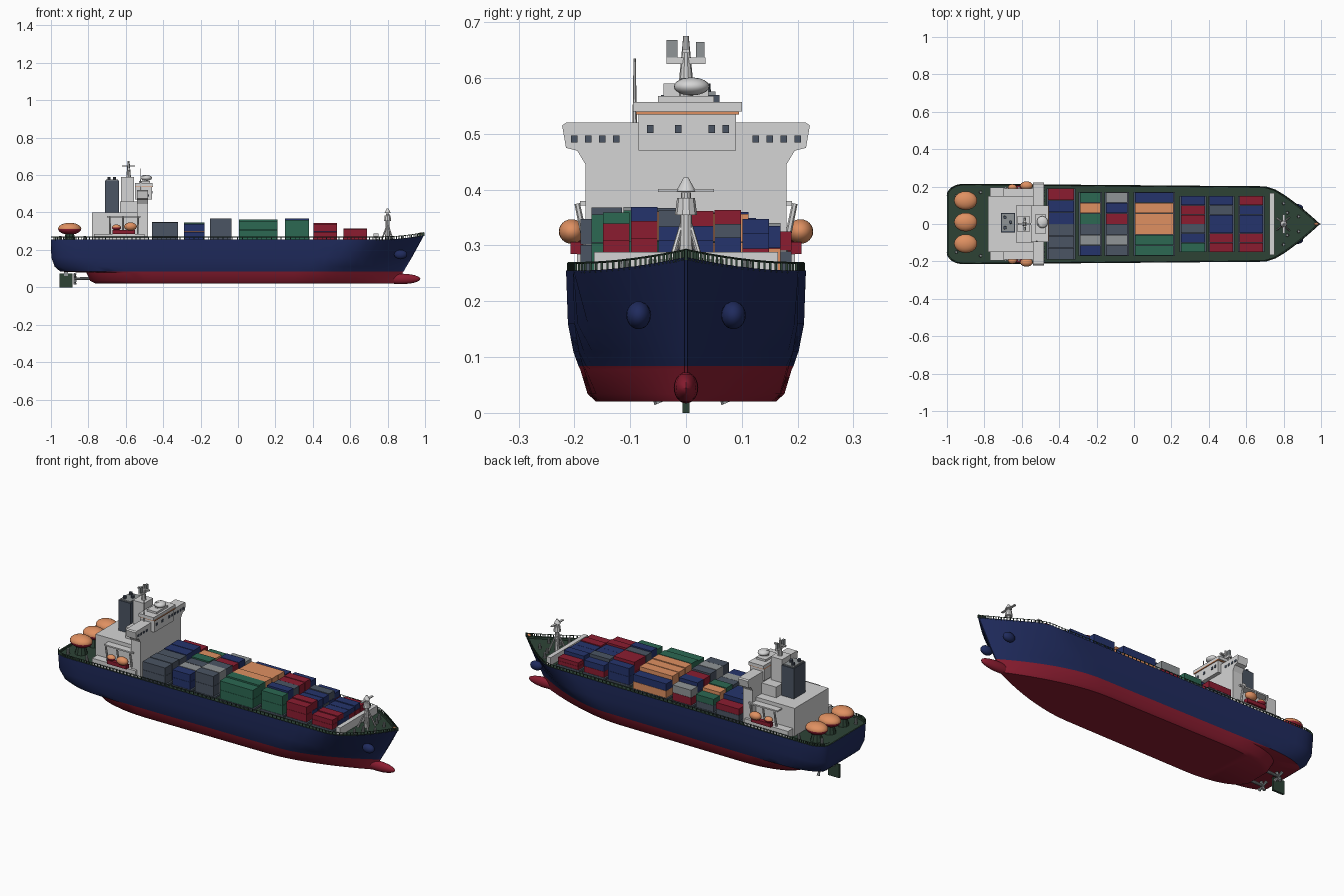
import bpy, bmesh, math, random
from mathutils import Matrix, Vector

if "Cube" in bpy.data.objects:
    bpy.data.objects.remove(bpy.data.objects["Cube"])
random.seed(4)


def make_material(name, r, g, b):
    m = bpy.data.materials.new(name)
    m.use_nodes = True
    m.diffuse_color = (r, g, b, 1)
    m.node_tree.nodes["Principled BSDF"].inputs["Base Color"].default_value = (r, g, b, 1)
    return m


NAVY = make_material("navy", 0.014, 0.024, 0.11)
RED = make_material("red", 0.26, 0.012, 0.03)
DECK = make_material("deck green", 0.026, 0.055, 0.036)
WHITE = make_material("white", 0.66, 0.66, 0.66)
SLATE = make_material("slate", 0.07, 0.09, 0.125)
ORANGE = make_material("orange", 0.74, 0.28, 0.12)
GREEN = make_material("container green", 0.025, 0.14, 0.085)
GREY = make_material("grey", 0.28, 0.30, 0.31)
BLUE = make_material("container blue", 0.018, 0.034, 0.15)


def finish(bm, name, mats, smooth=False):
    bmesh.ops.recalc_face_normals(bm, faces=bm.faces[:])
    mesh = bpy.data.meshes.new(name)
    bm.to_mesh(mesh)
    bm.free()
    for m in mats:
        mesh.materials.append(m)
    ob = bpy.data.objects.new(name, mesh)
    bpy.context.collection.objects.link(ob)
    if smooth:
        bpy.ops.object.select_all(action="DESELECT")
        bpy.context.view_layer.objects.active = ob
        ob.select_set(True)
        bpy.ops.object.shade_smooth_by_angle(angle=math.radians(35))
    return ob


def boxes(name, items):
    """Items are (x0, x1, y0, y1, z0, z1, material)."""
    bm, mats = bmesh.new(), []
    for x0, x1, y0, y1, z0, z1, mat in items:
        if mat not in mats:
            mats.append(mat)
        place = Matrix.Translation(((x0 + x1) / 2, (y0 + y1) / 2, (z0 + z1) / 2))
        made = bmesh.ops.create_cube(bm, size=1, matrix=place @ Matrix.Diagonal((x1 - x0, y1 - y0, z1 - z0, 1)))
        for f in {f for v in made["verts"] for f in v.link_faces}:
            f.material_index = mats.index(mat)
    return finish(bm, name, mats)


def ellipsoid(name, centre, radii, mat, lower=None):
    bm = bmesh.new()
    bmesh.ops.create_uvsphere(bm, u_segments=20, v_segments=12, radius=1,
                              matrix=Matrix.Translation(centre) @ Matrix.Diagonal((*radii, 1)))
    for f in bm.faces:
        f.material_index = int(lower is not None and f.calc_center_median().z < centre[2])
    return finish(bm, name, [mat, lower or mat], True)


def rod(name, a, b, r1, r2, mat, sides=10):
    a, b = Vector(a), Vector(b)
    turn = (b - a).to_track_quat("Z", "Y").to_matrix().to_4x4()
    bm = bmesh.new()
    bmesh.ops.create_cone(bm, cap_ends=True, segments=sides, radius1=r1, radius2=r2,
                          depth=(b - a).length, matrix=Matrix.Translation((a + b) / 2) @ turn)
    return finish(bm, name, [mat], True)


# Hull levels: height, stern x, bow x, half beam, stern fullness, stern length, bow length, bow power
LEVELS = [
    (0.020, -0.76, 0.86, 0.160, 0.35, 0.30, 0.55, 1.7),
    (0.034, -0.79, 0.87, 0.175, 0.35, 0.30, 0.55, 1.7),
    (0.078, -0.81, 0.88, 0.188, 0.40, 0.28, 0.50, 1.7),
    (0.084, -0.95, 0.885, 0.190, 0.60, 0.25, 0.50, 1.7),
    (0.110, -0.98, 0.90, 0.198, 0.65, 0.16, 0.45, 1.6),
    (0.160, -0.998, 0.93, 0.207, 0.70, 0.12, 0.37, 1.5),
    (0.255, -1.0, 0.995, 0.210, 0.72, 0.09, 0.28, 1.3),
    (0.255, -0.992, 0.98, 0.203, 0.72, 0.09, 0.275, 1.3),
    (0.244, -0.992, 0.98, 0.203, 0.72, 0.09, 0.275, 1.3),
]
STEPS = 40


def half_beam(x, level):
    z, xs, xb, w, full, ls, lb, power = level
    s = max(0, 1 - (x - xs) / ls)
    b = max(0, 1 - (xb - x) / lb)
    stern = full + (1 - full) * math.sqrt(max(0, 1 - s * s))
    return max(0.003, w * stern * (1 - b ** power) * (1 - 0.04 * (x + 0.3)))


def station(level, t):
    x = level[1] + (level[2] - level[1]) * (0.5 - 0.5 * math.cos(math.pi * t))
    rise = 0.025 * max(0, (x - 0.75) / 0.25) ** 2 if level[0] > 0.2 else 0
    return Vector((x, half_beam(x, level), level[0] + rise))


bm = bmesh.new()
rings = []
for level in LEVELS:
    side = [station(level, i / STEPS) for i in range(STEPS + 1)]
    rings.append([bm.verts.new(p) for p in side] +
                 [bm.verts.new((p.x, -p.y, p.z)) for p in reversed(side)])
count = len(rings[0])
for k in range(len(rings) - 1):
    for i in range(count):
        j = (i + 1) % count
        f = bm.faces.new((rings[k][i], rings[k][j], rings[k + 1][j], rings[k + 1][i]))
        f.material_index = 1 if k < 3 else 2 if k > 5 else 0
for ring, index in ((rings[0], 1), (rings[-1], 2)):
    for i in range(STEPS):
        f = bm.faces.new((ring[i], ring[i + 1], ring[-2 - i], ring[-1 - i]))
        f.material_index = index
finish(bm, "hull", [NAVY, RED, DECK], True)
ellipsoid("bulbous_bow", (0.87, 0, 0.045), (0.105, 0.022, 0.028), RED)

# Railing, bollards and anchor bolsters on both sides
for s, word in ((1, "left"), (-1, "right")):
    rail = []
    for i in range(2, STEPS):
        p = station(LEVELS[6], i / STEPS)
        q = station(LEVELS[6], (i + 1) / STEPS)
        for n in range(3):
            c = p.lerp(q, n / 3)
            y = s * (c.y - 0.004)
            rail.append((c.x - .002, c.x + .002, y - .002, y + .002, c.z - .004, c.z + .014, DECK))
    boxes(word + "_rail_posts", rail)
    curve = bpy.data.curves.new(word + "_rail", "CURVE")
    curve.dimensions, curve.bevel_depth, curve.bevel_resolution = "3D", 0.0018, 0
    path = curve.splines.new("POLY")
    path.points.add(STEPS)
    for i, point in enumerate(path.points):
        p = station(LEVELS[6], i / STEPS)
        point.co = (p.x, s * max(0, p.y - 0.004), p.z + 0.014, 1)
    curve.materials.append(DECK)
    bpy.context.collection.objects.link(bpy.data.objects.new(word + "_rail", curve))
    ellipsoid(word + "_anchor_bolster", (0.87, s * 0.085, 0.175), (0.035, 0.022, 0.025), NAVY)
    for x, y in ((0.82, 0.06), (0.88, 0.04), (0.8, 0.11), (-0.82, 0.17), (-0.95, 0.15)):
        rod(word + "_bollard", (x, s * y, 0.24), (x, s * y, 0.275), 0.009, 0.007, GREY)
    # Propeller and shaft
    y = s * 0.06
    rod(word + "_shaft", (-0.74, y, 0.05), (-0.88, y, 0.045), 0.009, 0.007, GREY)
    for k in range(4):
        a = k * math.pi / 2 + 0.4
        tip = (-0.872, y + 0.03 * math.cos(a), 0.045 + 0.03 * math.sin(a))
        rod(word + "_propeller_blade", (-0.872, y, 0.045), tip, 0.004, 0.009, GREY, 6)

boxes("rudder", [(-0.955, -0.885, -0.006, 0.006, 0.0, 0.075, DECK),
                 (-0.93, -0.91, -0.012, 0.012, 0.06, 0.09, GREY)])
boxes("breakwater", [(0.725, 0.75, -0.165, 0.165, 0.24, 0.288, WHITE)])
ellipsoid("bow_light", (0.975, 0, 0.285), (0.012, 0.007, 0.007), ORANGE)

# Containers: bay start, bay end, height, then stack colours from right to left
BAYS = [
    (-0.46, -0.32, 0.35, (SLATE, SLATE, SLATE, BLUE, BLUE, RED)),
    (-0.29, -0.18, 0.35, (BLUE, GREY, SLATE, GREEN, ORANGE, GREEN)),
    (-0.15, -0.035, 0.37, (SLATE, GREY, SLATE, RED, BLUE, GREY)),
    (0.005, 0.21, 0.365, (GREEN, GREEN, ORANGE, ORANGE, ORANGE, BLUE)),
    (0.25, 0.38, 0.37, (GREEN, BLUE, SLATE, RED, RED, BLUE)),
    (0.405, 0.53, 0.345, (RED, RED, BLUE, BLUE, SLATE, BLUE)),
    (0.565, 0.69, 0.32, (RED, RED, BLUE, BLUE, BLUE, RED)),
]
for n, (x0, x1, top, colours) in enumerate(BAYS):
    reach = 0.19 if n == 0 else 0.17 if n < 4 else 0.15
    width = 2 * reach / 6
    stack = [(x0 - 0.008, x1 + 0.008, -reach, reach, 0.24, 0.254, SLATE)]
    for c, mat in enumerate(colours):
        y = -reach + c * width
        peak = top - random.uniform(0, 0.012) - (0.02 if c == 5 else 0)
        mid = (0.254 + peak) / 2
        below = mat if c == 0 else colours[(c + 2 + n) % 6]
        for z0, z1, m in ((0.254, mid, below), (mid, peak, mat)):
            stack.append((x0, x1, y + 0.001, y + width - 0.001, z0 + 0.001, z1, m))
    boxes("container_bay", stack)

# Accommodation block and bridge
boxes("accommodation", [
    (-0.78, -0.53, -0.15, 0.15, 0.24, 0.40, WHITE),
    (-0.77, -0.50, -0.195, 0.195, 0.24, 0.285, WHITE),
    (-0.70, -0.52, -0.19, 0.19, 0.372, 0.38, WHITE),
    (-0.63, -0.53, -0.10, 0.10, 0.40, 0.46, WHITE),
    (-0.625, -0.555, -0.04, 0.04, 0.46, 0.59, WHITE),
])
HALF = [(0.18, 0.24), (0.18, 0.445), (0.195, 0.47), (0.215, 0.475), (0.222, 0.515), (0.215, 0.52)]
bm = bmesh.new()
face = bm.faces.new([bm.verts.new((-0.54, y, z)) for y, z in HALF + [(-y, z) for y, z in reversed(HALF)]])
pushed = bmesh.ops.extrude_face_region(bm, geom=[face])
bmesh.ops.translate(bm, vec=(0.06, 0, 0), verts=[v for v in pushed["geom"] if isinstance(v, bmesh.types.BMVert)])
finish(bm, "bridge_front", [WHITE])
boxes("wheelhouse", [
    (-0.55, -0.46, -0.085, 0.09, 0.47, 0.535, WHITE),
    (-0.55, -0.455, -0.09, 0.095, 0.535, 0.54, ORANGE),
    (-0.55, -0.458, -0.095, 0.10, 0.54, 0.557, WHITE),
])
panes = [(-0.461, -0.457, y, y + 0.012, 0.502, 0.516, SLATE) for y in (-0.07, -0.02, 0.04, 0.065)]
for s in (-1, 1):
    for k in range(4):
        y = s * (0.125 + k * 0.025)
        panes.append((-0.481, -0.477, y - 0.006, y + 0.006, 0.485, 0.497, SLATE))
boxes("bridge_windows", panes)

# Funnel with exhaust pipes
boxes("funnel", [(-0.712, -0.635, -0.045, 0.06, 0.40, 0.57, SLATE),
                 (-0.705, -0.642, -0.038, 0.053, 0.57, 0.576, GREY)])
for x, y in ((-0.69, -0.02), (-0.66, 0.01), (-0.69, 0.035)):
    rod("exhaust_pipe", (x, y, 0.56), (x, y, 0.59), 0.01, 0.009, SLATE)

# Radar mast and aerials
rod("main_mast", (-0.585, 0, 0.58), (-0.585, 0, 0.675), 0.014, 0.005, WHITE)
rod("radar_post", (-0.50, 0, 0.55), (-0.50, 0, 0.60), 0.014, 0.01, WHITE)
rod("whip_aerial", (-0.52, -0.092, 0.52), (-0.52, -0.092, 0.635), 0.004, 0.002, WHITE, 6)
ellipsoid("radar_dome", (-0.49, 0.01, 0.585), (0.03, 0.032, 0.016), WHITE)
boxes("radar_arms", [(-0.592, -0.578, -0.035, 0.035, 0.625, 0.637, WHITE),
                     (-0.592, -0.58, -0.035, -0.015, 0.637, 0.668, GREY),
                     (-0.592, -0.58, 0.018, 0.033, 0.637, 0.665, GREY),
                     (-0.62, -0.55, -0.006, 0.006, 0.645, 0.652, WHITE),
                     (-0.53, -0.47, -0.05, 0.05, 0.557, 0.568, WHITE)])

# Side lifeboats with davits
for s, word in ((1, "left"), (-1, "right")):
    ellipsoid(word + "_lifeboat", (-0.575, s * 0.205, 0.325), (0.034, 0.023, 0.022), ORANGE)
    ellipsoid(word + "_rescue_boat", (-0.65, s * 0.195, 0.32), (0.024, 0.018, 0.016), ORANGE, RED)
    for x in (-0.685, -0.615, -0.535):
        rod(word + "_davit", (x, s * 0.175, 0.28), (x, s * 0.195, 0.375), 0.006, 0.005, WHITE, 6)
    boxes(word + "_cradle", [(-0.67, -0.55, s * 0.195 - 0.012, s * 0.195 + 0.012, 0.285, 0.306, RED)])

# Stern rescue pods on pedestals
for y in (-0.105, 0.01, 0.125):
    ellipsoid("stern_pod", (-0.9, y, 0.313), (0.062, 0.05, 0.032), ORANGE, RED)
    rod("stern_pod_pedestal", (-0.9, y, 0.24), (-0.9, y, 0.295), 0.035, 0.022, DECK)

# Foremast with tripod legs
rod("foremast", (0.8, 0, 0.24), (0.8, 0, 0.395), 0.015, 0.009, WHITE)
rod("foremast_cap", (0.8, 0, 0.397), (0.8, 0, 0.422), 0.018, 0.004, WHITE)
rod("foremast_collar", (0.8, 0, 0.355), (0.8, 0, 0.385), 0.02, 0.016, WHITE)
boxes("foremast_yard", [(0.794, 0.806, -0.05, 0.05, 0.396, 0.401, WHITE)])
for dx, dy in ((0.03, 0.035), (0.03, -0.035), (-0.035, 0.03), (-0.035, -0.03)):
    rod("foremast_leg", (0.8 + dx, dy, 0.244), (0.8, dy * 0.2, 0.34), 0.005, 0.004, WHITE, 6)
